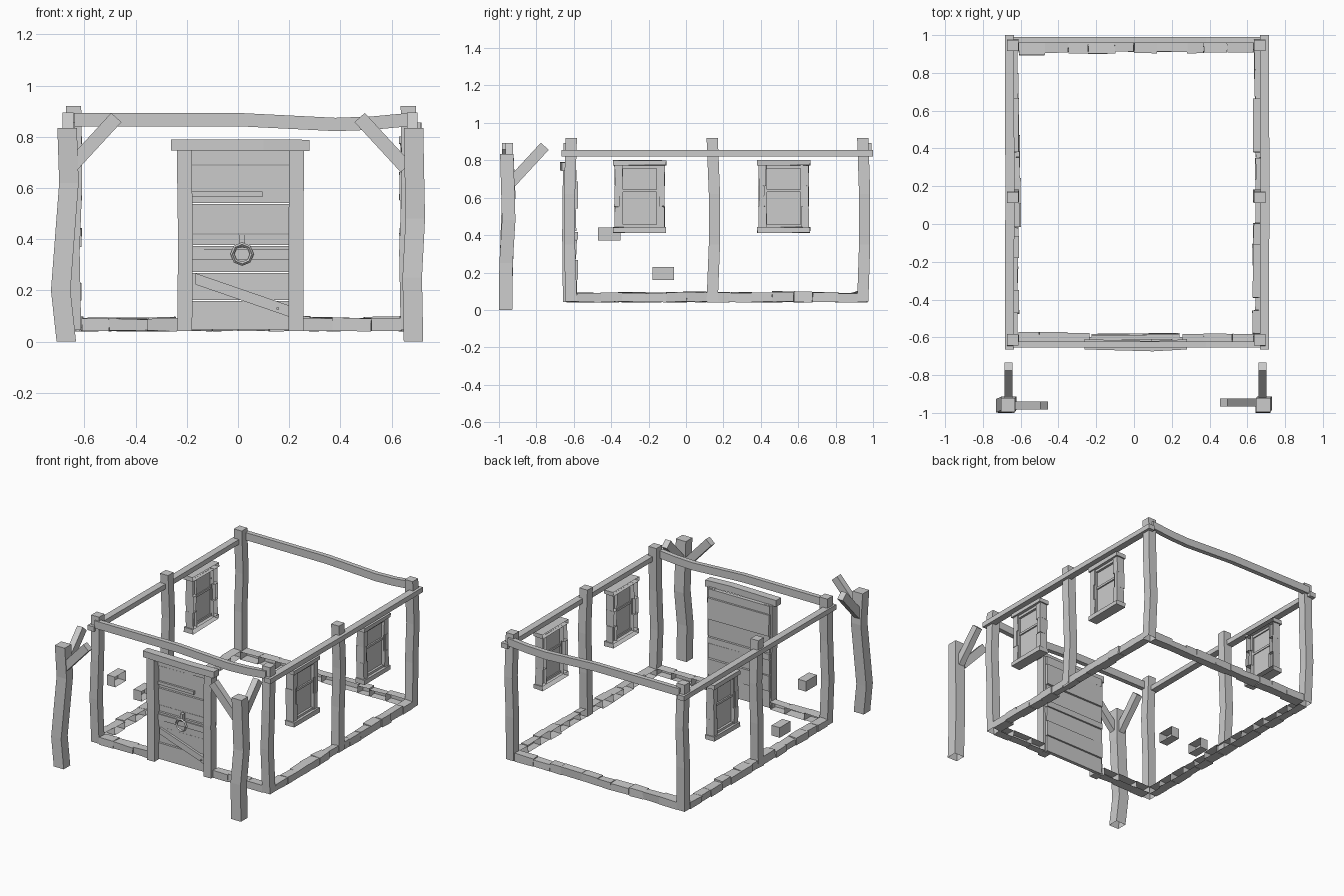
import bpy, bmesh, math, random
from mathutils import Vector, Matrix

random.seed(4)
if "Cube" in bpy.data.objects:
    bpy.data.objects.remove(bpy.data.objects["Cube"])

grey = bpy.data.materials.new("plain_grey")
grey.use_nodes = True
grey.diffuse_color = (0.6, 0.6, 0.6, 1)
grey.node_tree.nodes["Principled BSDF"].inputs["Base Color"].default_value = (0.6, 0.6, 0.6, 1)


def finish(name, bm):
    mesh = bpy.data.meshes.new(name)
    bmesh.ops.recalc_face_normals(bm, faces=bm.faces)
    bm.to_mesh(mesh)
    bm.free()
    mesh.materials.append(grey)
    obj = bpy.data.objects.new(name, mesh)
    bpy.context.collection.objects.link(obj)
    return obj


def box(bm, x, y, z, jitter=0.0, open_side=None):
    """Box from three (low, high) ranges; open_side is a direction left without a face."""
    size = [b - a for a, b in (x, y, z)]
    mid = Vector([(a + b) / 2 for a, b in (x, y, z)])
    made = bmesh.ops.create_cube(bm, size=1, matrix=Matrix.Translation(mid) @ Matrix.Diagonal((*size, 1)))
    verts = made["verts"]
    if open_side:
        bm.normal_update()
        faces = {f for v in verts for f in v.link_faces}
        gone = [f for f in faces if f.normal.dot(Vector(open_side)) > 0.9]
        bmesh.ops.delete(bm, geom=gone, context='FACES_ONLY')
    for v in verts:
        v.co += Vector([random.uniform(-jitter, jitter) for _ in range(3)])
    return verts


def loft(name, centres, u, v, open_start=False):
    """Square timber through the centres, with half-width vectors u and v."""
    bm = bmesh.new()
    u, v = Vector(u), Vector(v)
    rings = [[bm.verts.new(Vector(c) + u * a + v * b) for a, b in ((-1, -1), (1, -1), (1, 1), (-1, 1))]
             for c in centres]
    for r, s in zip(rings, rings[1:]):
        for i in range(4):
            j = (i + 1) % 4
            bm.faces.new((r[i], r[j], s[j], s[i]))
    bm.faces.new(rings[-1])
    if not open_start:
        bm.faces.new(rings[0][::-1])
    return finish(name, bm)


# Porch posts: crooked timbers with two braces each
bends = {
    "right": [(-0.67, -0.965, 0), (-0.692, -0.962, 0.2), (-0.66, -0.948, 0.62), (-0.667, -0.958, 0.835)],
    "left": [(0.685, -0.965, 0), (0.68, -0.962, 0.25), (0.692, -0.948, 0.48), (0.685, -0.958, 0.835)],
}
for side, path in bends.items():
    s = -1 if side == "right" else 1
    loft("porch_post_" + side, path, (0.038, 0, 0), (0, 0.036, 0), True)
    y = -0.962 if s < 0 else -0.945
    loft("porch_cross_brace_" + side, [(s * 0.655, y, 0.68), (s * 0.475, y, 0.875)],
         (0.02, 0, s * 0.018), (0, 0.021, 0))
    x = s * 0.672 + 0.008
    loft("porch_back_brace_" + side, [(x, -0.935, 0.68), (x, -0.755, 0.875)],
         (0.021, 0, 0), (0, 0.021, -0.019))

# House posts: four corners and one in the middle of each side
for side, cx in (("right", -0.642), ("left", 0.665)):
    for place, cy, dy in (("front", -0.613, -0.01), ("middle", 0.14, 0.012), ("back", 0.945, 0.01)):
        path = [(cx, cy, 0.045), (cx - 0.006, cy + dy, 0.35), (cx + 0.004, cy + dy, 0.62), (cx, cy, 0.92)]
        loft(place + "_post_" + side, path, (0.03, 0, 0), (0, 0.03, 0), True)

# Roof plates: sagging front and back beams, straight side beams
sag = [(-0.64, 0.867), (0, 0.867), (0.2, 0.857), (0.38, 0.848), (0.52, 0.853), (0.67, 0.867)]
for place, y in (("front", -0.638), ("back", 0.975)):
    loft(place + "_beam", [(x, y, z) for x, z in sag], (0, 0.016, 0), (0, 0, 0.026))
for side, x in (("right", -0.66), ("left", 0.69)):
    loft("side_beam_" + side, [(x, -0.665, 0.838), (x + 0.003, 0.2, 0.838), (x, 1.0, 0.838)],
         (0.024, 0, 0), (0, 0, 0.017))


# Footing stones: rows of uneven blocks, open toward the inside
def stone_row(name, start, end, count, along_x, outer, inner):
    bm = bmesh.new()
    step = (end - start) / count
    inward = 1 if inner > outer else -1
    cuts = [start] + [start + step * (i + random.uniform(-0.15, 0.15)) for i in range(1, count)] + [end]
    for a, b in zip(cuts, cuts[1:]):
        run = (a, b)
        out = outer + random.uniform(-0.006, 0.006)
        inn = inner + random.uniform(-0.01, 0.01)
        depth = (min(out, inn), max(out, inn))
        top = 0.093 + random.uniform(-0.006, 0.006)
        if along_x:
            box(bm, run, depth, (0.042, top), 0.003, (0, inward, 0))
        else:
            box(bm, depth, run, (0.042, top), 0.003, (inward, 0, 0))
    finish(name, bm)


stone_row("footing_right", -0.58, 0.92, 13, False, -0.675, -0.61)
stone_row("footing_left", -0.58, 0.92, 13, False, 0.695, 0.635)
stone_row("footing_back", -0.61, 0.635, 10, True, 0.965, 0.905)
stone_row("footing_front_right", -0.61, -0.235, 3, True, -0.64, -0.58)
stone_row("footing_front_left", 0.255, 0.635, 3, True, -0.64, -0.58)

# Loose wall bricks on the right wall, open at the back
for name, y, z in (("upper_brick", (-0.47, -0.35), (0.37, 0.44)), ("lower_brick", (-0.18, -0.064), (0.16, 0.23))):
    bm = bmesh.new()
    box(bm, (-0.672, -0.61), y, z, 0, (1, 0, 0))
    finish(name, bm)


# Windows: stacked block surround, inner frame, pane and crossbar
def window(name, s, cy):
    bm = bmesh.new()
    base = 0.665 if s > 0 else -0.645

    def part(out, inn, y, z, jitter=0.0, hollow=False):
        xs = sorted((base + s * out, base - s * inn))
        box(bm, xs, (cy + y[0], cy + y[1]), z, jitter, (-s, 0, 0) if hollow else None)

    part(0.037, 0.035, (-0.142, 0.142), (0.773, 0.8), 0.002, True)
    part(0.037, 0.035, (-0.142, 0.142), (0.412, 0.443), 0.002, True)
    for edge in (-1, 1):
        for i in range(3):
            z = 0.443 + i * 0.11
            wide = 0.092 if (i + edge) % 2 else 0.104
            y = sorted((edge * 0.134, edge * wide))
            part(0.026, 0.03 + 0.004 * (i % 2), y, (z, z + 0.11), 0.002, True)
        part(0.018, 0.01, sorted((edge * 0.104, edge * 0.09)), (0.443, 0.773))
    part(0.018, 0.01, (-0.09, 0.09), (0.755, 0.773))
    part(0.018, 0.01, (-0.09, 0.09), (0.443, 0.458))
    part(0.012, 0.008, (-0.09, 0.09), (0.63, 0.645))
    part(0.002, 0.002, (-0.092, 0.092), (0.45, 0.765))
    finish(name, bm)


window("left_front_window", 1, -0.248)
window("left_back_window", 1, 0.522)
window("right_back_window", -1, 0.522)

# Door surround
loft("door_jamb_right", [(-0.208, -0.628, 0.042), (-0.205, -0.632, 0.4), (-0.21, -0.628, 0.75)],
     (0.029, 0, 0), (0, 0.03, 0))
loft("door_jamb_left", [(0.226, -0.628, 0.042), (0.226, -0.632, 0.4), (0.229, -0.628, 0.75)],
     (0.029, 0, 0), (0, 0.03, 0))
loft("door_lintel", [(-0.262, -0.637, 0.768), (0.1, -0.647, 0.768), (0.28, -0.637, 0.766)],
     (0, 0.027, 0), (0, 0, 0.022))

# Door leaf: horizontal planks of uneven depth
bm = bmesh.new()
seams = [0.045, 0.16, 0.27, 0.375, 0.42, 0.54, 0.69, 0.75]
for i, (a, b) in enumerate(zip(seams, seams[1:])):
    shift = 0.007 * (i % 2)
    verts = box(bm, (-0.225, 0.24), (-0.612 + shift, -0.588 + shift), (a + 0.002, b - 0.002))
    for v in verts:
        v.co.y += v.co.x * random.uniform(0.0, 0.02)
finish("door_planks", bm)

# Door battens, brace and peg
bm = bmesh.new()
box(bm, (-0.18, 0.2), (-0.62, -0.6), (0.32, 0.36))
box(bm, (-0.18, 0.095), (-0.62, -0.6), (0.564, 0.586))
finish("door_battens", bm)
loft("door_brace", [(-0.165, -0.612, 0.245), (0.198, -0.612, 0.12)], (0, 0.008, 0), (0, 0, 0.022))
bm = bmesh.new()
bmesh.ops.create_cone(bm, cap_ends=True, segments=8, radius1=0.006, radius2=0.006, depth=0.012,
                      matrix=Matrix.Translation((0.155, -0.622, 0.13)) @ Matrix.Rotation(math.pi / 2, 4, 'X'))
finish("door_peg", bm)

# Knocker: hanger plate and eight-sided ring
bm = bmesh.new()
box(bm, (0.005, 0.027), (-0.642, -0.615), (0.365, 0.418))
finish("knocker_hanger", bm)
bpy.ops.mesh.primitive_torus_add(major_segments=8, minor_segments=4, major_radius=0.038, minor_radius=0.008,
                                 location=(0.016, -0.642, 0.342), rotation=(math.pi / 2, 0, 0))
bpy.context.object.name = "knocker_ring"
bpy.context.object.data.materials.append(grey)
